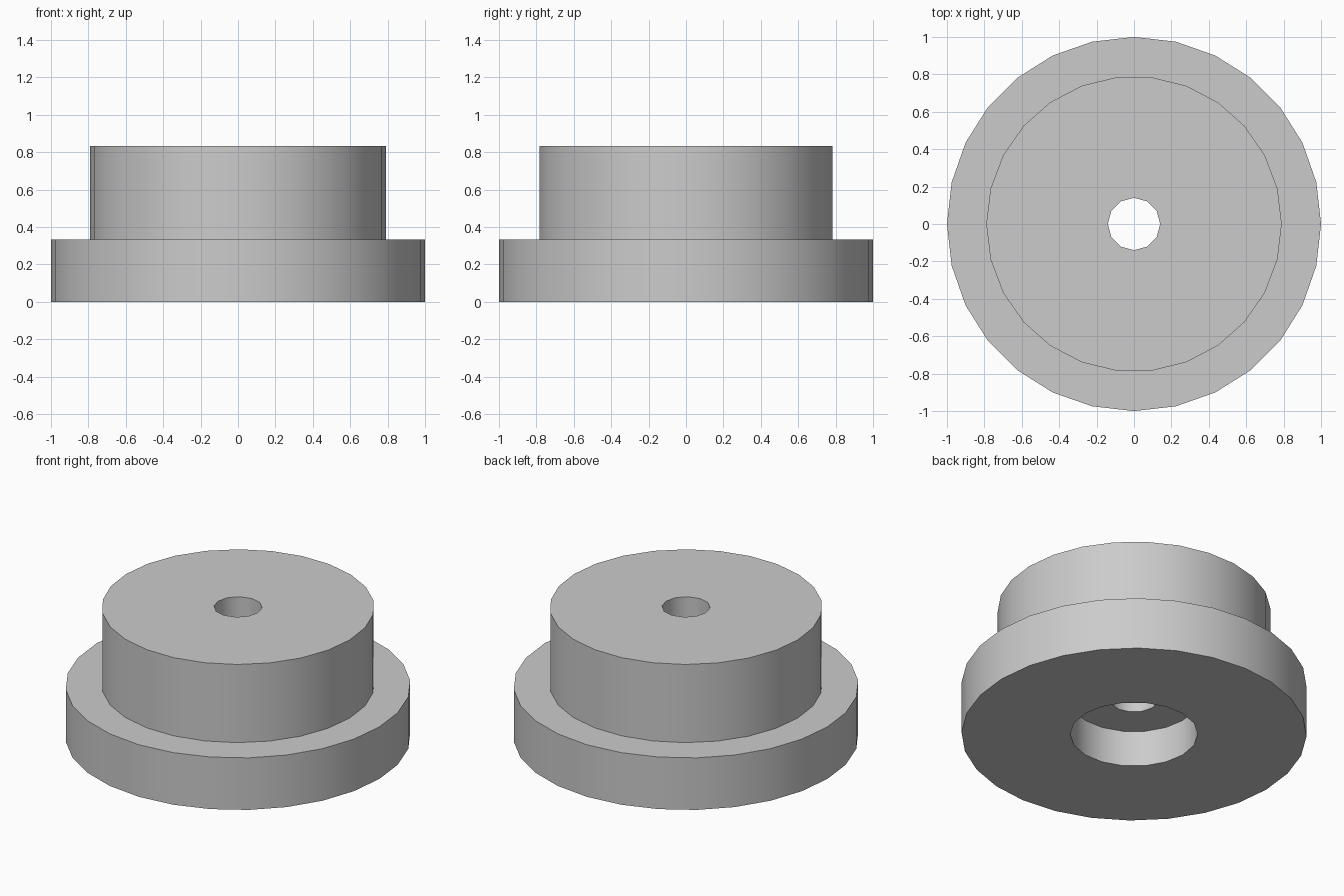
import bpy
import bmesh
from math import cos, sin, tau, radians

if "Cube" in bpy.data.objects:
    bpy.data.objects.remove(bpy.data.objects["Cube"], do_unlink=True)

# Plain grey material
GREY = (0.6, 0.6, 0.6, 1.0)
mat = bpy.data.materials.new("plain_grey")
mat.use_nodes = True
mat.diffuse_color = GREY
mat.node_tree.nodes["Principled BSDF"].inputs["Base Color"].default_value = GREY

# Heights of the steps
FLANGE_TOP, HUB_TOP, BORE_TOP = 0.333, 0.833, 0.23

bm = bmesh.new()


def ring(radius, sides, z):
    """Closed loop of edges, starting on +x."""
    verts = [bm.verts.new((radius * cos(tau * i / sides), radius * sin(tau * i / sides), z))
             for i in range(sides)]
    return [bm.edges.new((verts[i], verts[(i + 1) % sides])) for i in range(sides)]


def wall(radius, sides, z_low, z_high):
    """Upright wall; returns its lower and upper loops."""
    low, high = ring(radius, sides, z_low), ring(radius, sides, z_high)
    for a, b in zip(low, high):
        bm.faces.new((a.verts[0], a.verts[1], b.verts[1], b.verts[0]))
    return low, high


def flat(outer, inner):
    """Level face between two concentric loops."""
    bmesh.ops.triangle_fill(bm, use_beauty=True, use_dissolve=False, edges=outer + inner,
                            normal=(0, 0, 1))


# Flange, hub, through hole and the wider bore beneath
flange_low, flange_high = wall(1.0, 28, 0, FLANGE_TOP)
hub_low, hub_high = wall(0.79, 26, FLANGE_TOP, HUB_TOP)
hole_low, hole_high = wall(0.14, 12, BORE_TOP, HUB_TOP)
bore_low, bore_high = wall(0.37, 18, 0, BORE_TOP)

# Flat faces that join the walls into one solid
flat(flange_high, hub_low)
flat(hub_high, hole_high)
flat(bore_high, hole_low)
flat(flange_low, bore_low)
bmesh.ops.recalc_face_normals(bm, faces=bm.faces[:])

mesh = bpy.data.meshes.new("flanged_bushing")
bm.to_mesh(mesh)
bm.free()
mesh.materials.append(mat)
bushing = bpy.data.objects.new("flanged_bushing", mesh)
bpy.context.collection.objects.link(bushing)

# Smooth round walls with sharp rims
bpy.ops.object.select_all(action='DESELECT')
bushing.select_set(True)
bpy.context.view_layer.objects.active = bushing
bpy.ops.object.shade_smooth_by_angle(angle=radians(35))
